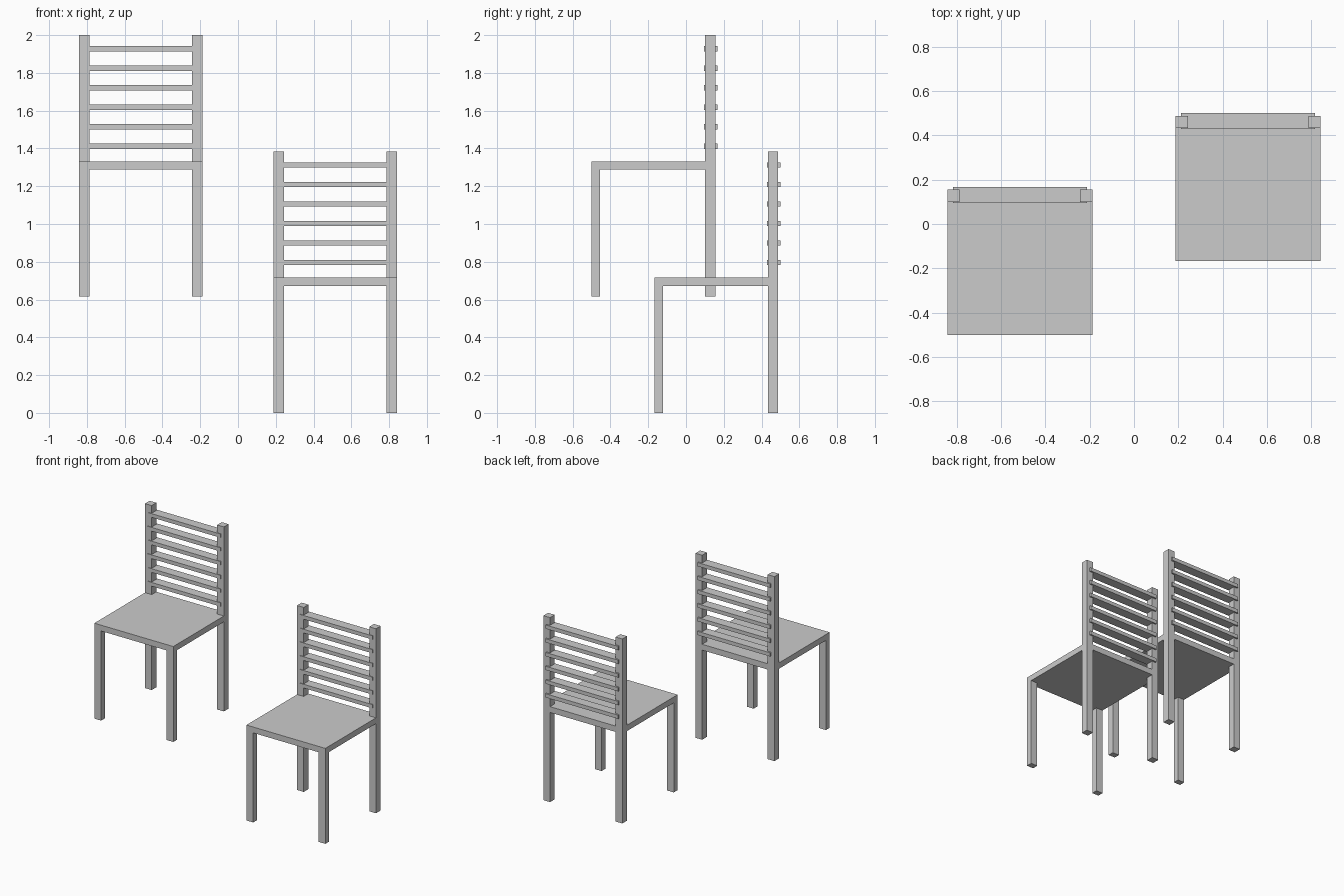
import bpy, bmesh
from mathutils import Vector

if "Cube" in bpy.data.objects:
    bpy.data.objects.remove(bpy.data.objects["Cube"])

# local chair dimensions (x centred on the chair, z from the floor)
XS = [-0.3275, -0.272, 0.272, 0.3275]      # side, leg inner, leg inner, side
YS = [-0.167, -0.122, 0.433, 0.488]        # front, front leg back, post front, back
SEAT_LOW, SEAT_TOP, POST_TOP = 0.672, 0.716, 1.384


def link(name, bm, loc):
    bmesh.ops.recalc_face_normals(bm, faces=bm.faces)
    me = bpy.data.meshes.new(name)
    bm.to_mesh(me)
    bm.free()
    ob = bpy.data.objects.new(name, me)
    ob.location = loc
    bpy.context.collection.objects.link(ob)
    return ob


def pull_corners(bm, z, back_only, dz):
    """Extrude the corner squares of the seat lying at height z."""
    def is_corner(f):
        c = f.calc_center_median()
        return (abs(f.normal.z) > 0.9 and abs(c.z - z) < 1e-4
                and abs(c.x) > XS[2]
                and (c.y > YS[2] or (not back_only and c.y < YS[1])))
    bm.normal_update()
    corners = [f for f in bm.faces if is_corner(f)]
    for f in bmesh.ops.extrude_discrete_faces(bm, faces=corners)["faces"]:
        bmesh.ops.translate(bm, verts=f.verts, vec=(0, 0, dz))


def chair_frame(name, loc):
    # seat slab divided into a 3 x 3 plan
    bm = bmesh.new()
    g = [[bm.verts.new((x, y, SEAT_LOW)) for x in XS] for y in YS]
    for j in range(3):
        for i in range(3):
            bm.faces.new((g[j][i], g[j][i + 1], g[j + 1][i + 1], g[j + 1][i]))
    ext = bmesh.ops.extrude_face_region(bm, geom=bm.faces[:], use_keep_orig=True)
    top = [v for v in ext["geom"] if isinstance(v, bmesh.types.BMVert)]
    bmesh.ops.translate(bm, verts=top, vec=(0, 0, SEAT_TOP - SEAT_LOW))
    bmesh.ops.recalc_face_normals(bm, faces=bm.faces)
    # four legs down, two back posts up
    pull_corners(bm, SEAT_LOW, False, -SEAT_LOW)
    pull_corners(bm, SEAT_TOP, True, POST_TOP - SEAT_TOP)
    link(name + "_seat_legs_and_posts", bm, loc)


def back_slat(name, loc, z):
    bm = bmesh.new()
    bmesh.ops.create_cube(bm, size=1)
    bmesh.ops.scale(bm, verts=bm.verts, vec=(0.603, 0.072, 0.028))
    link(name, bm, Vector(loc) + Vector((0, 0.464, z)))


# two identical chairs, one set higher and further forward
for name, loc in (("lower_chair", (0.5145, 0, 0)),
                  ("upper_chair", (-0.5145, -0.333, 0.616))):
    chair_frame(name, loc)
    for k in range(6):
        back_slat(f"{name}_back_slat_{k + 1}", loc, 0.796 + 0.1032 * k)
